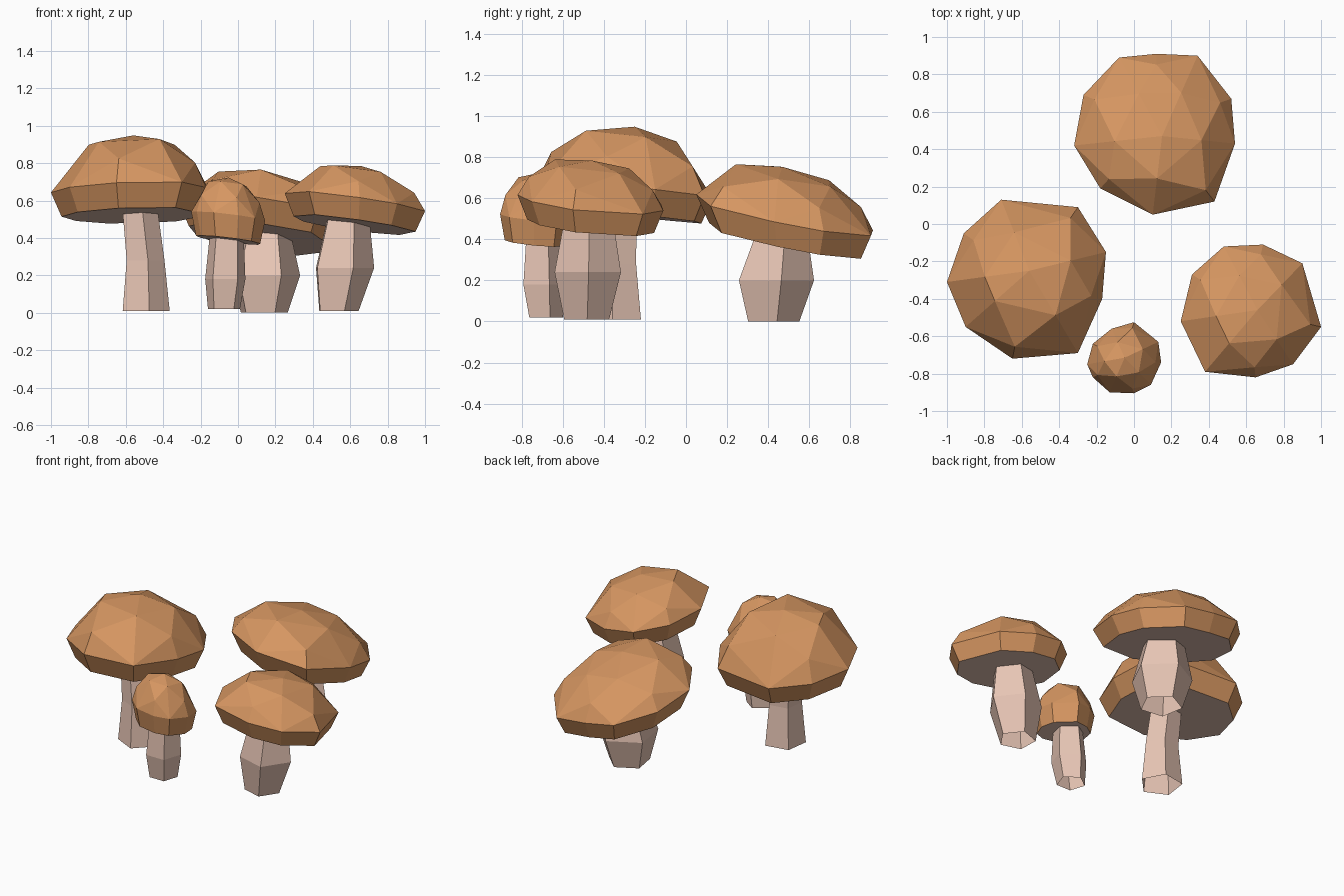
import bpy, bmesh, math
from mathutils import Vector

if "Cube" in bpy.data.objects:
    bpy.data.objects.remove(bpy.data.objects["Cube"])


def material(name, rgb):
    m = bpy.data.materials.new(name)
    m.diffuse_color = (*rgb, 1)
    m.use_nodes = True
    m.node_tree.nodes["Principled BSDF"].inputs["Base Color"].default_value = m.diffuse_color
    return m


CAP = material("cap brown", (0.67, 0.305, 0.12))
STEM = material("stem pale pink", (0.80, 0.56, 0.46))


def finish(bm, name, mats):
    me = bpy.data.meshes.new(name)
    bm.to_mesh(me)
    bm.free()
    for m in mats:
        me.materials.append(m)
    ob = bpy.data.objects.new(name, me)
    bpy.context.collection.objects.link(ob)


# Faceted dome: hull of an uneven brim outline, rings scaled from it and an apex
def cap(name, brim, apex, level, slope, height, drop):
    brim = [Vector(p) for p in brim]
    mid = sum(brim, Vector((0, 0))) / len(brim)
    apex = Vector(apex)
    bm = bmesh.new()

    def point(p, lift):
        d = p - mid
        bm.verts.new((p.x, p.y, level + slope[0] * d.x + slope[1] * d.y + lift))

    point(apex, height)
    for i, p in enumerate(brim):
        point(p, 0)
        point(mid.lerp(p, 0.87), -drop)
        if i % 2 == 0:
            point(apex.lerp(p, 0.54), height * 0.84)
        else:
            point(mid.lerp(p, 0.85), height * 0.45)
    hull = bmesh.ops.convex_hull(bm, input=bm.verts)
    inside = [g for g in hull["geom_interior"] if isinstance(g, bmesh.types.BMVert)]
    bmesh.ops.delete(bm, geom=inside, context='VERTS')
    bmesh.ops.recalc_face_normals(bm, faces=bm.faces)
    down = Vector((slope[0], slope[1], -1)).normalized()
    for f in bm.faces:
        f.normal_update()
        f.material_index = 1 if f.normal.dot(down) > 0.99 else 0
    flat = [f for f in bm.faces if f.material_index == 1]
    inner = [e for e in bm.edges if all(f in flat for f in e.link_faces)]
    bmesh.ops.dissolve_edges(bm, edges=inner)
    finish(bm, name, [CAP, STEM])


# Five-sided stem, open at the foot, through rings of (x, y, z, radius)
def stem(name, rings, phase):
    bm = bmesh.new()
    loops = []
    for x, y, z, r in rings:
        angles = [math.radians(phase + 72 * i) for i in range(5)]
        loops.append([bm.verts.new((x + r * math.cos(a), y + r * math.sin(a), z)) for a in angles])
    for lo, hi in zip(loops, loops[1:]):
        for i in range(5):
            j = (i + 1) % 5
            bm.faces.new((lo[i], lo[j], hi[j], hi[i]))
    finish(bm, name, [STEM])


# Tall left mushroom
cap("tall_cap", [(-1, -.31), (-.91, -.05), (-.71, .13), (-.30, .09), (-.15, -.15),
                 (-.17, -.40), (-.30, -.69), (-.65, -.72), (-.90, -.55)],
    (-.56, -.25), 0.65, (0.02, -0.11), 0.303, 0.13)
stem("tall_stem", [(-0.498, -0.34, 0.01, 0.134), (-0.50, -0.34, 0.28, 0.108),
                   (-0.53, -0.33, 0.56, 0.10)], -80)

# Wide back mushroom
cap("back_cap", [(-.32, .42), (-.27, .69), (-.08, .89), (.12, .91), (.34, .90),
                 (.52, .67), (.54, .43), (.43, .12), (.10, .05), (-.18, .19)],
    (.15, .47), 0.52, (-0.13, -0.2), 0.225, 0.125)
stem("back_stem", [(0.135, 0.42, 0.0, 0.133), (0.14, 0.43, 0.2, 0.195),
                   (0.15, 0.46, 0.44, 0.13)], 10)

# Right mushroom
cap("right_cap", [(.25, -.52), (.31, -.27), (.48, -.12), (.69, -.11), (.90, -.21),
                  (1, -.55), (.85, -.75), (.65, -.82), (.38, -.79)],
    (.66, -.46), 0.585, (-0.13, -0.1), 0.205, 0.115)
stem("right_stem", [(0.53, -0.485, 0.01, 0.115), (0.558, -0.48, 0.24, 0.17),
                    (0.58, -0.475, 0.51, 0.122)], -70)

# Small front mushroom
cap("small_cap", [(-.25, -.75), (-.22, -.64), (-.12, -.56), (0, -.525), (.13, -.63),
                  (.145, -.74), (.09, -.86), (0, -.905), (-.13, -.90), (-.22, -.82)],
    (-.05, -.715), 0.515, (-0.12, -0.08), 0.21, 0.125)
stem("small_stem", [(-0.075, -0.69, 0.02, 0.09), (-0.068, -0.70, 0.18, 0.113),
                    (-0.06, -0.70, 0.42, 0.095)], -54)
